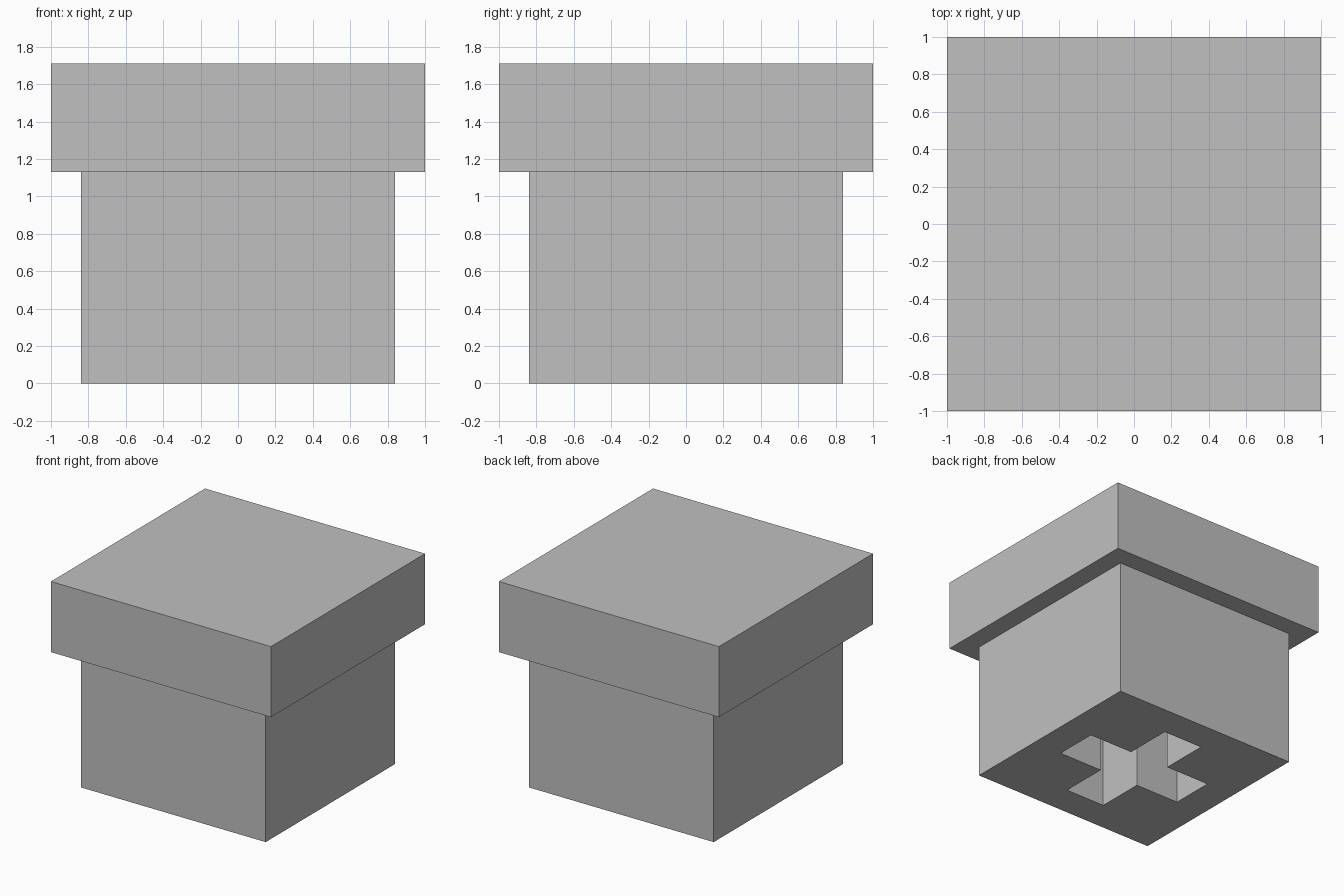
import bpy

if "Cube" in bpy.data.objects:
    bpy.data.objects.remove(bpy.data.objects["Cube"], do_unlink=True)

# One flat grey for the whole model
GREY = (0.527, 0.527, 0.527, 1.0)
grey = bpy.data.materials.new("plain_grey")
grey.use_nodes = True
grey.diffuse_color = GREY
grey.node_tree.nodes["Principled BSDF"].inputs["Base Color"].default_value = GREY

BODY_TOP = 1.13
CAP_TOP = 1.71
ARM_LENGTH = 0.58
ARM_WIDTH = 0.18


def prism(name, outline, bottom, top):
    """Extrude a counter-clockwise outline from bottom to top."""
    n = len(outline)
    verts = [(x, y, z) for z in (bottom, top) for x, y in outline]
    faces = [tuple(reversed(range(n))), tuple(range(n, n + n))]
    faces += [(i, (i + 1) % n, n + (i + 1) % n, n + i) for i in range(n)]
    mesh = bpy.data.meshes.new(name)
    mesh.from_pydata(verts, [], faces)
    mesh.materials.append(grey)
    obj = bpy.data.objects.new(name, mesh)
    bpy.context.collection.objects.link(obj)
    return obj


def turned(points):
    """Repeat the points in four quarter turns around the origin."""
    outline = []
    for _ in range(4):
        outline += points
        points = [(-y, x) for x, y in points]
    return outline


# Square body and the wider cap resting on it
body = prism("body", turned([(0.84, 0.84)]), 0, BODY_TOP)
prism("cap", turned([(1, 1)]), BODY_TOP, CAP_TOP)

# Cross-shaped socket cut up through the body, closed by the cap
cross = turned([(ARM_LENGTH, -ARM_WIDTH), (ARM_LENGTH, ARM_WIDTH), (ARM_WIDTH, ARM_WIDTH)])
cutter = prism("socket_cutter", cross, -0.2, BODY_TOP + 0.2)
cutter.hide_render = True
cutter.hide_viewport = True
cutter.display_type = 'WIRE'

socket = body.modifiers.new("socket", 'BOOLEAN')
socket.operation = 'DIFFERENCE'
socket.solver = 'EXACT'
socket.object = cutter
